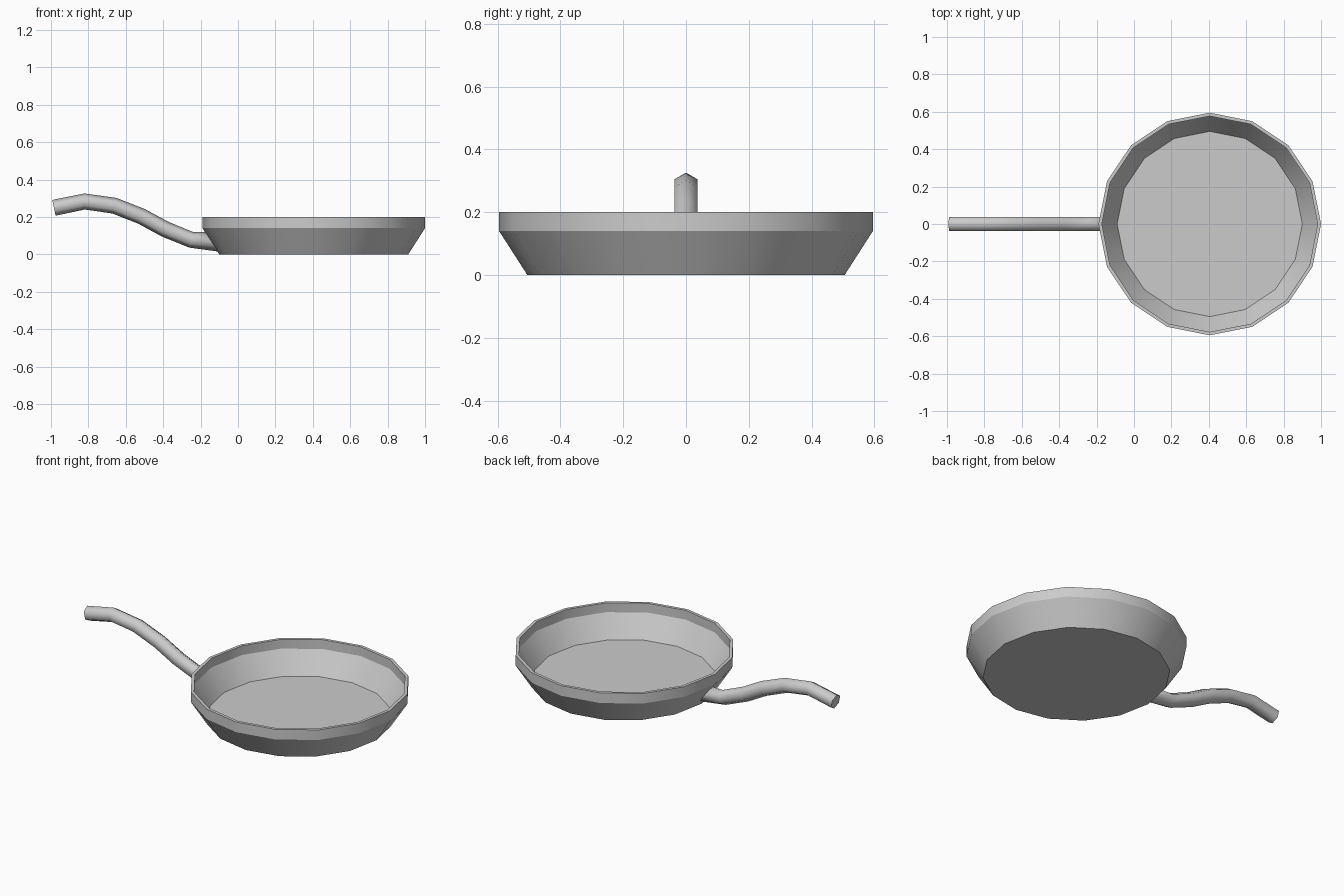
import bpy, bmesh, math
from mathutils import Vector

cube = bpy.data.objects.get("Cube")
if cube:
    bpy.data.objects.remove(cube, do_unlink=True)

# One bare metal colour
metal = bpy.data.materials.new("grey_metal")
metal.use_nodes = True
color = (0.6, 0.6, 0.6, 1)
metal.diffuse_color = color
metal.node_tree.nodes["Principled BSDF"].inputs["Base Color"].default_value = color


def loft(name, rings, smooth_angle):
    """Skin a row of closed rings, cap both ends and shade the result."""
    bm = bmesh.new()
    loops = [[bm.verts.new(p) for p in ring] for ring in rings]
    for a, b in zip(loops, loops[1:]):
        for i in range(len(a)):
            j = (i + 1) % len(a)
            bm.faces.new((a[i], a[j], b[j], b[i]))
    bm.faces.new(loops[0])
    bm.faces.new(loops[-1])
    bmesh.ops.recalc_face_normals(bm, faces=bm.faces)
    mesh = bpy.data.meshes.new(name)
    bm.to_mesh(mesh)
    bm.free()
    mesh.materials.append(metal)
    obj = bpy.data.objects.new(name, mesh)
    bpy.context.collection.objects.link(obj)
    bpy.ops.object.select_all(action='DESELECT')
    obj.select_set(True)
    bpy.context.view_layer.objects.active = obj
    bpy.ops.object.shade_smooth_by_angle(angle=math.radians(smooth_angle))
    return obj


def ring(center, u, v, sides):
    angles = [math.tau * i / sides for i in range(sides)]
    return [center + u * math.cos(a) + v * math.sin(a) for a in angles]


# Pan body: outside wall, rim, inside wall and floor as (radius, height)
profile = [(0.505, 0), (0.595, 0.14), (0.595, 0.2),
           (0.577, 0.2), (0.577, 0.145), (0.495, 0.018)]
loft("pan_body",
     [ring(Vector((0.405, 0, z)), Vector((r, 0, 0)), Vector((0, r, 0)), 16)
      for r, z in profile], 30)

# Handle: six-sided tube along a curved path, last ring lying on the sloped wall
path = [Vector((x, 0, z)) for x, z in
        [(-0.982, 0.249), (-0.82, 0.283), (-0.66, 0.26), (-0.515, 0.203),
         (-0.39, 0.135), (-0.25, 0.078), (-0.14, 0.068)]]
radius = 0.043
side = Vector((0, radius, 0))
rings = []
for i, p in enumerate(path):
    before = (p - path[max(i - 1, 0)]).normalized()
    after = (path[min(i + 1, len(path) - 1)] - p).normalized()
    tangent = before + after
    up = Vector((-tangent.z, 0, tangent.x)).normalized() * radius
    if i == len(path) - 1:
        up = Vector((-0.036, 0, 0.053))
    rings.append(ring(p, up, side, 6))
rings[0] = [p + Vector((-0.002, 0, 0)) for p in rings[0]]
loft("handle", rings, 65)
